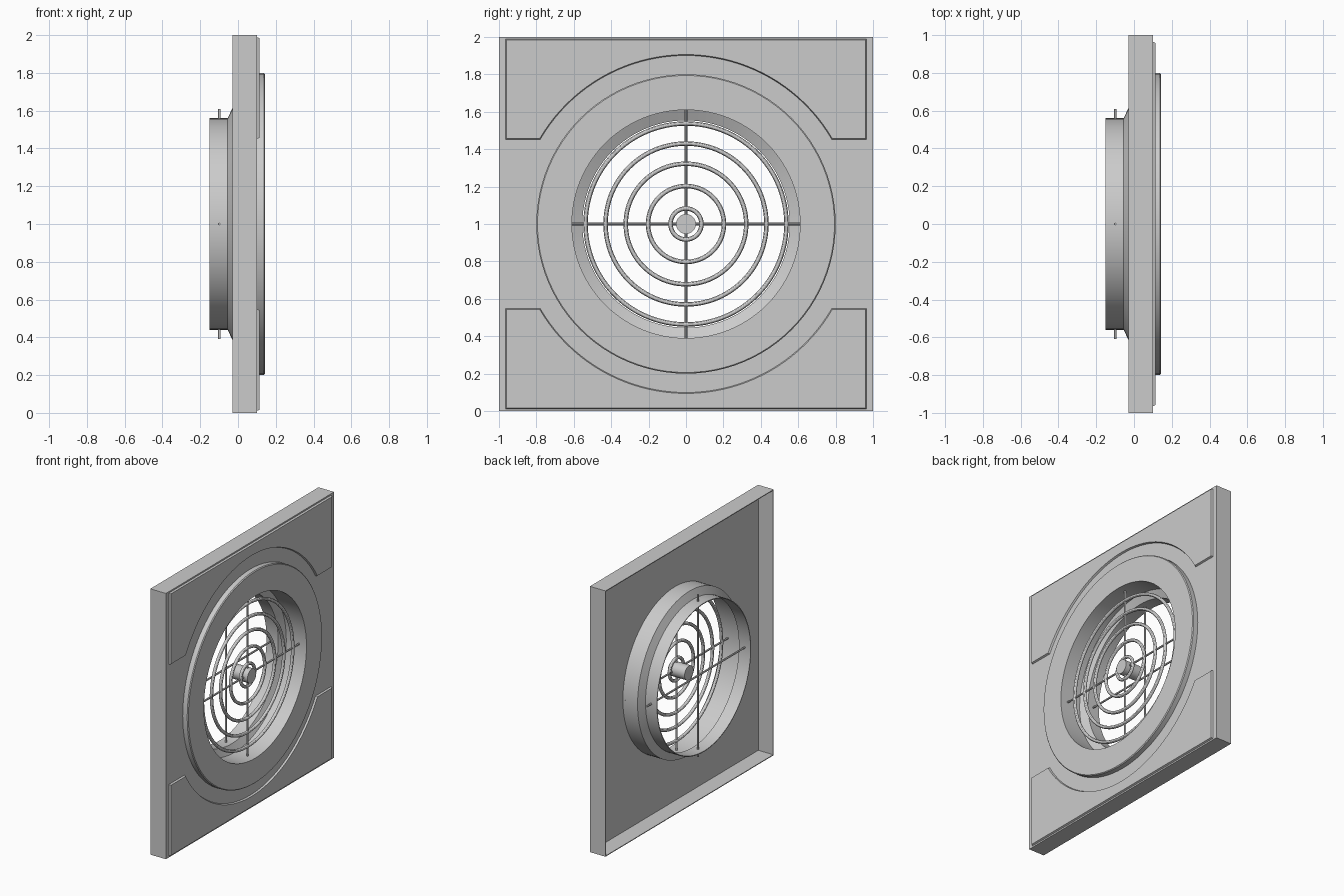
import bpy, bmesh, math
from mathutils import Vector, Matrix

if "Cube" in bpy.data.objects:
    bpy.data.objects.remove(bpy.data.objects["Cube"])

N = 96
CZ = 1.0  # height of the vent axis

grey = bpy.data.materials.new("light grey")
grey.diffuse_color = (0.6, 0.6, 0.6, 1)
grey.use_nodes = True
grey.node_tree.nodes["Principled BSDF"].inputs["Base Color"].default_value = grey.diffuse_color


def finish(name, bm, smooth=False):
    bmesh.ops.recalc_face_normals(bm, faces=bm.faces[:])
    mesh = bpy.data.meshes.new(name)
    bm.to_mesh(mesh)
    bm.free()
    mesh.materials.append(grey)
    ob = bpy.data.objects.new(name, mesh)
    bpy.context.collection.objects.link(ob)
    if smooth:
        bpy.ops.object.select_all(action='DESELECT')
        ob.select_set(True)
        bpy.context.view_layer.objects.active = ob
        bpy.ops.object.shade_smooth_by_angle(angle=math.radians(30))
    return ob


def sweep_loops(name, loops, closed=True, smooth=False):
    """Skin a list of equal-length point loops; closed joins last to first."""
    bm = bmesh.new()
    rows = [[bm.verts.new(p) for p in loop] for loop in loops]
    pairs = list(zip(rows, rows[1:]))
    if closed:
        pairs.append((rows[-1], rows[0]))
    for a, b in pairs:
        for i in range(len(a)):
            j = (i + 1) % len(a)
            bm.faces.new((a[i], a[j], b[j], b[i]))
    if not closed:
        bm.faces.new(rows[0])
        bm.faces.new(rows[-1])
    return finish(name, bm, smooth)


def circle(x, r):
    return [(x, r * math.cos(2 * math.pi * i / N), CZ + r * math.sin(2 * math.pi * i / N))
            for i in range(N)]


def square(x, h):
    pts = []
    for i in range(N):
        c, s = math.cos(2 * math.pi * i / N), math.sin(2 * math.pi * i / N)
        k = h / max(abs(c), abs(s))
        pts.append((x, c * k, CZ + s * k))
    return pts


def lathe(name, profile):
    return sweep_loops(name, [circle(x, r) for x, r in profile], smooth=True)


def rod(name, centre, radius, length, axis):
    bm = bmesh.new()
    rot = Vector((0, 0, 1)).rotation_difference(Vector(axis)).to_matrix().to_4x4()
    bmesh.ops.create_cone(bm, cap_ends=True, segments=24 if radius > 0.02 else 12,
                          radius1=radius, radius2=radius, depth=length,
                          matrix=Matrix.Translation(centre) @ rot)
    return finish(name, bm, True)


# Hollow square cover: front sheet with round opening and thin side walls
sweep_loops("cover_panel", [square(-0.03, 1.0), square(0.1, 1.0), circle(0.1, 0.615),
                            circle(0.094, 0.615), square(0.094, 0.994), square(-0.03, 0.994)])


# Raised fields above and below the ring, cut away around it
def field_outline(x, sign, inset):
    side, top, low, r = 0.965 - inset, 0.99 - inset, 0.45 + inset, 0.9 + inset
    a0 = math.asin(low / r)
    arc = [a0 + (math.pi - 2 * a0) * i / 40 for i in range(41)]
    pts = [(r * math.cos(a), r * math.sin(a)) for a in arc]
    pts += [(-side, low), (-side, top), (side, top), (side, low)]
    return [(x, y, CZ + sign * z) for y, z in pts]


for label, sign in (("upper", 1), ("lower", -1)):
    sweep_loops(label + "_raised_field",
                [field_outline(0.098, sign, 0), field_outline(0.113, sign, 0.006)], closed=False)

# Raised front ring, funnel and rear duct turned from one profile
lathe("ring_and_duct", [(0.095, 0.8), (0.137, 0.8), (0.143, 0.794), (0.143, 0.61),
                        (-0.025, 0.61), (-0.053, 0.554), (-0.15, 0.554), (-0.15, 0.56),
                        (-0.055, 0.56), (-0.028, 0.616), (0.095, 0.616)])

# Concentric grille rings
for n, r in enumerate((0.083, 0.203, 0.322, 0.43, 0.537)):
    loops = []
    for i in range(12):
        a = 2 * math.pi * i / 12
        loops.append(circle(0.08 + 0.012 * math.sin(a), r + 0.012 * math.cos(a)))
    lathe_ring = sweep_loops("grille_ring_%d" % (n + 1), loops, smooth=True)

# Crossed bars at the front of the grille and in the rear duct
for label, x in (("front", 0.08), ("rear", -0.1)):
    length = 1.235 if label == "front" else 1.22
    rod(label + "_upright_bar", (x, 0, CZ), 0.007, length, (0, 0, 1))
    rod(label + "_level_bar", (x, 0, CZ), 0.007, length, (0, 1, 0))

# Centre knob
rod("centre_knob", (0.045, 0, CZ), 0.053, 0.14, (1, 0, 0))
